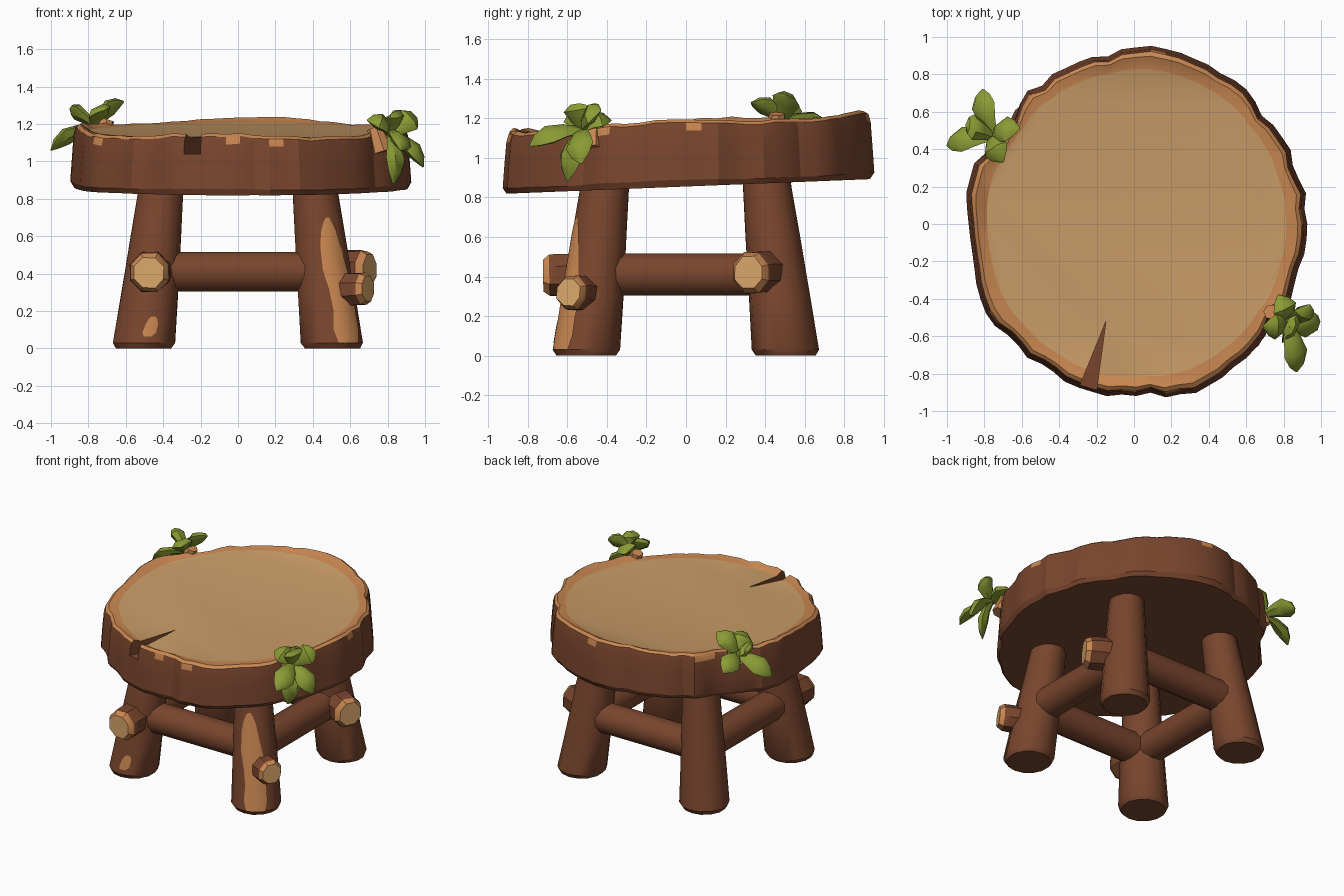
import bpy, bmesh, math, random
from mathutils import Vector

if "Cube" in bpy.data.objects:
    bpy.data.objects.remove(bpy.data.objects["Cube"])

random.seed(7)


def material(name, r, g, b):
    m = bpy.data.materials.new(name)
    m.diffuse_color = [(c / 255) ** 2.2 for c in (r, g, b)] + [1]
    m.use_nodes = True
    m.node_tree.nodes["Principled BSDF"].inputs["Base Color"].default_value = m.diffuse_color
    return m


BARK, RIM, WOOD, PALE, LEAF = range(5)
MATS = [material("bark brown", 120, 71, 49), material("orange wood", 200, 134, 82),
        material("tan cut wood", 201, 156, 104), material("pale cut wood", 221, 168, 108),
        material("leaf green", 138, 154, 56)]


def finish(name, bm, angle=35):
    bmesh.ops.recalc_face_normals(bm, faces=bm.faces)
    me = bpy.data.meshes.new(name)
    bm.to_mesh(me)
    bm.free()
    ob = bpy.data.objects.new(name, me)
    bpy.context.collection.objects.link(ob)
    for m in MATS:
        me.materials.append(m)
    bpy.ops.object.select_all(action='DESELECT')
    ob.select_set(True)
    bpy.context.view_layer.objects.active = ob
    if angle:
        bpy.ops.object.shade_smooth_by_angle(angle=math.radians(angle))
    return ob


def skin(bm, rings, mats, caps):
    """Join rings of points with quads and close both ends."""
    vs = [[bm.verts.new(p) for p in ring] for ring in rings]
    n = len(vs[0])
    for a, b, m in zip(vs, vs[1:], mats):
        for i in range(n):
            f = bm.faces.new((a[i], a[(i + 1) % n], b[(i + 1) % n], b[i]))
            f.material_index = m(i) if callable(m) else m
    for ring, m in zip((vs[0], vs[-1]), caps):
        bm.faces.new(ring).material_index = m


def log(name, sections, sides, mats, caps, axis=None, jitter=0.0):
    """Round piece through (centre, radius) sections."""
    pts = [(Vector(c), r) for c, r in sections]
    q = Vector(axis or pts[-1][0] - pts[0][0]).to_track_quat('Z', 'Y')
    rings = []
    for c, r in pts:
        ring = []
        for i in range(sides):
            a = math.tau * (i + 0.5) / sides
            rr = r * (1 + random.uniform(-jitter, jitter))
            ring.append(c + q @ Vector((math.cos(a) * rr, math.sin(a) * rr, 0)))
        rings.append(ring)
    bm = bmesh.new()
    skin(bm, rings, mats, caps)
    return finish(name, bm)


# Seat: tilted slab with grooved bark, raised rim and flat cut face
N = 72
bottom = lambda y: 0.855 + 0.04 * y
top = lambda y: 1.175 + 0.05 * y
cols = []
for i in range(N):
    a = math.tau * i / N
    groove = -0.028 if random.random() < 0.17 else random.uniform(-0.01, 0.008)
    wave = 0.012 * math.sin(5 * a + 1) + 0.008 * math.sin(9 * a)
    dent = -0.05 * math.exp(-((a - 2.45) / 0.2) ** 2)
    bump = 0.014 * math.sin(4 * a + 2.2) + random.uniform(-0.006, 0.006)
    cols.append((a, groove + wave + dent, bump))
# (radius factor, height share, height offset, noise share, bump share)
PROFILE = [(0.98, 0, 0, 0.8, 0), (1.0, 0, 0.03, 1, 0.3), (0.99, 0.5, 0, 1, 0),
           (0.98, 1, -0.05, 1, 1), (0.968, 1, -0.01, 1, 1),
           (0.945, 1, 0.005, 0.8, 1), (0.88, 1, -0.012, 0.3, 0)]
rings = []
for k, h, off, noise, lift in PROFILE:
    ring = []
    for a, d, bump in cols:
        s = k + d * noise
        x, y = 0.012 + 0.912 * s * math.cos(a), 0.938 * s * math.sin(a)
        ring.append((x, y, bottom(y) * (1 - h) + top(y) * h + off + bump * lift))
    rings.append(ring)
chips = [random.random() < 0.14 for _ in range(N)]
bm = bmesh.new()
skin(bm, rings, [BARK, BARK, BARK, lambda i: RIM if chips[i] else BARK, RIM, RIM], (BARK, WOOD))
seat = finish("seat", bm, 0)

# Wedge crack cut into the front of the seat
bm = bmesh.new()
wedge = [(-0.15, -0.52), (-0.345, -1.0), (-0.215, -1.0)]
skin(bm, [[(x, y, z) for x, y in wedge] for z in (1.04, 1.4)], [BARK], (BARK, BARK))
cutter = finish("crack_cutter", bm, 0)
cutter.hide_render = True
mod = seat.modifiers.new("crack", 'BOOLEAN')
mod.operation, mod.object, mod.solver = 'DIFFERENCE', cutter, 'EXACT'
bpy.ops.object.select_all(action='DESELECT')
seat.select_set(True)
bpy.context.view_layer.objects.active = seat
bpy.ops.object.modifier_apply(modifier="crack")
bpy.data.objects.remove(cutter)
bpy.ops.object.shade_smooth_by_angle(angle=math.radians(25))


# Four splayed, tapering legs
def leg_at(sx, sy, z):
    s = 0.505 - 0.11 * z
    return Vector((sx * s, sy * s, z)), 0.172 - 0.058 * z


for sx, sy, name in ((-1, -1, "front_left_leg"), (1, -1, "front_right_leg"),
                     (-1, 1, "back_left_leg"), (1, 1, "back_right_leg")):
    secs = [leg_at(sx, sy, z) for z in (0.0, 0.03, 0.3, 0.6, 0.95)]
    secs[0] = (secs[0][0], 0.15)
    log(name, secs, 14, [BARK] * 4, (BARK, BARK), axis=(0, 0, 1), jitter=0.012)

# Rails joining the legs in a square
R = 0.455
for name, a, b in (("front_rail", (-R, -R), (R, -R)), ("back_rail", (-R, R), (R, R)),
                   ("left_rail", (-R, -R), (-R, R)), ("right_rail", (R, -R), (R, R))):
    log(name, [((*a, 0.41), 0.11), ((*b, 0.41), 0.11)], 12, [BARK], (BARK, BARK))

# Sawn-off branch knots on three legs
for name, start, end, r in (
        ("front_left_knot", (-0.465, -0.45, 0.41), (-0.475, -0.72, 0.405), 0.113),
        ("front_right_knot", (0.47, -0.47, 0.31), (0.695, -0.595, 0.32), 0.092),
        ("back_right_knot", (0.45, 0.45, 0.42), (0.705, 0.315, 0.42), 0.11)):
    s, e = Vector(start), Vector(end)
    log(name, [(s, r), (s.lerp(e, 0.72), r), (s.lerp(e, 0.88), r * 0.98), (e, r * 0.78)],
        8, [BARK, BARK, RIM], (BARK, PALE), jitter=0.05)


# Patches of bare wood hugging the leg surface: rows of (z, from angle, to angle)
def bare_patch(name, sx, sy, rows):
    bm = bmesh.new()
    grid = []
    for z, a0, a1 in rows:
        c, r = leg_at(sx, sy, z)
        row = []
        for i in range(9):
            a = math.radians(a0 + (a1 - a0) * i / 8)
            row.append(bm.verts.new(c + Vector((math.cos(a), math.sin(a), 0)) * (r + 0.004)))
        grid.append(row)
    for p, q in zip(grid, grid[1:]):
        for i in range(8):
            bm.faces.new((p[i], p[i + 1], q[i + 1], q[i])).material_index = RIM
    return finish(name, bm)


bare_patch("front_right_bare_wood", 1, -1, [
    (0.03, -78, -35), (0.1, -84, -28), (0.2, -80, -28), (0.32, -84, -22), (0.42, -92, -34),
    (0.55, -92, -44), (0.63, -86, -50), (0.68, -78, -58), (0.7, -72, -64)])
bare_patch("front_left_bare_wood", -1, -1, [
    (0.065, -92, -78), (0.085, -95, -70), (0.13, -91, -68), (0.16, -86, -70), (0.17, -82, -74)])


# Leaf sprigs: plump bent leaves from one root
def sprig(name, root, tips, half_width):
    root = Vector(root)
    face = Vector((root.x, root.y, 0)).normalized() + Vector((0, 0, 1))
    bm = bmesh.new()
    for tip in tips:
        tip = Vector(tip)
        mid = (root + tip) / 2 + face * 0.05
        side = (tip - root).cross(face).normalized()
        rings = []
        for t, w in ((0, 0.3), (0.3, 0.72), (0.6, 1.0), (0.83, 0.66), (1, 0.08)):
            c = root * (1 - t) ** 2 + mid * 2 * t * (1 - t) + tip * t * t
            tangent = (mid - root) * (1 - t) + (tip - mid) * t
            up = side.cross(tangent).normalized()
            w *= half_width
            rings.append([c + side * w * math.cos(k * math.pi / 3)
                          + up * w * 0.5 * math.sin(k * math.pi / 3) for k in range(6)])
        skin(bm, rings, [LEAF] * 4, (LEAF, LEAF))
    return finish(name, bm, 40)


sprig("left_leaves", (-0.75, 0.47, 1.18), [
    (-1.0, 0.42, 1.06), (-0.81, 0.72, 1.15), (-0.9, 0.53, 1.28),
    (-0.61, 0.51, 1.32), (-0.7, 0.33, 1.28)], 0.075)
sprig("right_leaves", (0.81, -0.52, 1.14), [
    (0.87, -0.79, 1.06), (0.99, -0.53, 0.97), (0.83, -0.6, 0.88),
    (0.94, -0.43, 1.24), (0.77, -0.38, 1.19), (0.69, -0.55, 1.22), (0.83, -0.55, 1.27)], 0.075)

# Little cut stubs the sprigs grow from
log("left_stub", [((-0.74, 0.46, 1.1), 0.06), ((-0.7, 0.46, 1.225), 0.04)], 7, [RIM], (RIM, RIM))
log("right_stub", [((0.77, -0.48, 1.05), 0.06), ((0.73, -0.47, 1.18), 0.04)], 7, [RIM], (RIM, RIM))
